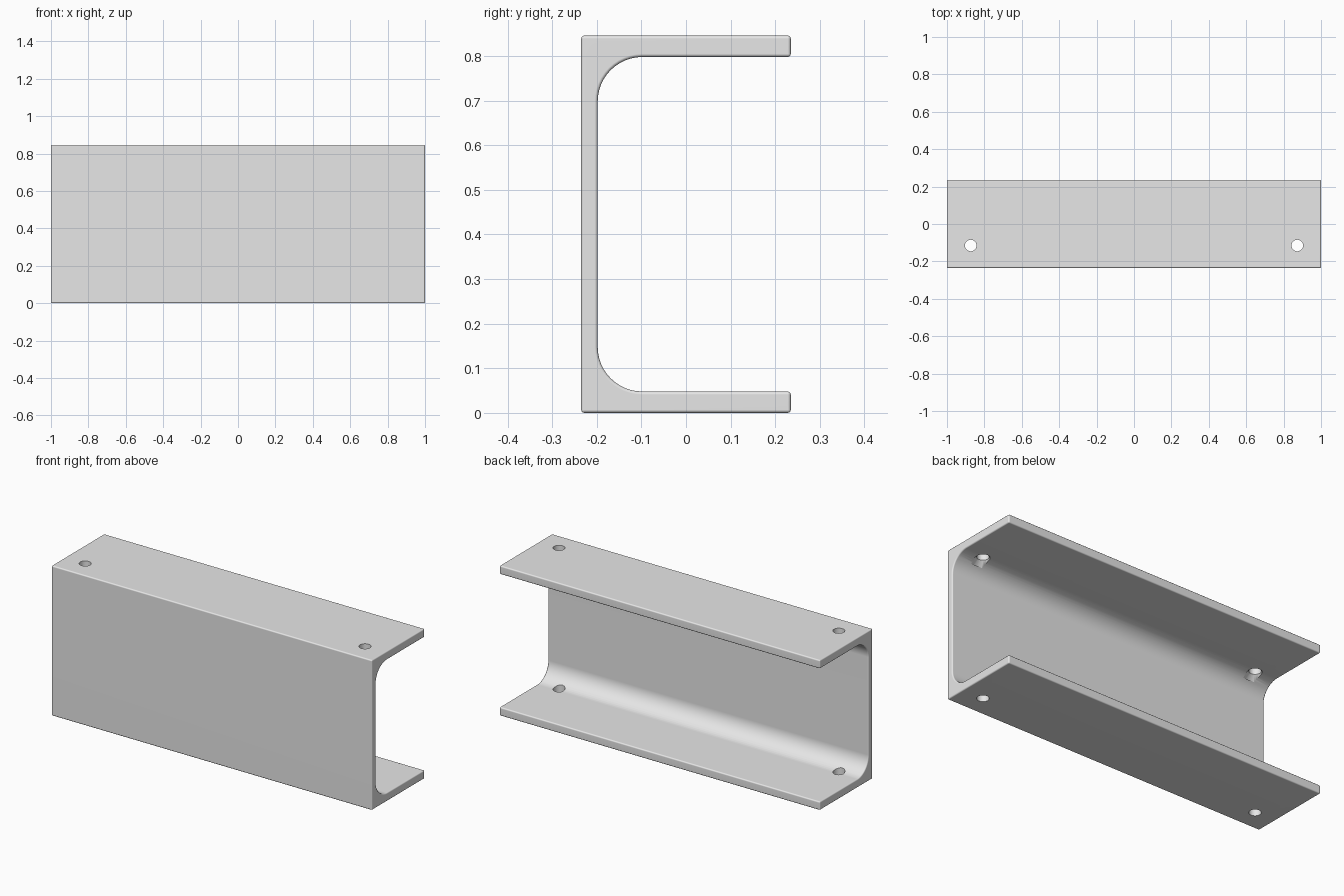
import bpy, bmesh
from math import sin, cos, pi, radians
from mathutils import Matrix

cube = bpy.data.objects.get("Cube")
if cube:
    bpy.data.objects.remove(cube, do_unlink=True)

LENGTH, DEPTH, HEIGHT = 2.0, 0.47, 0.846
WEB, FLANGE, FILLET = 0.037, 0.048, 0.1
HOLE_X, HOLE_Y, HOLE_R = 0.873, -0.115, 0.031

steel = bpy.data.materials.new("light grey")
steel.use_nodes = True
grey = (0.8, 0.8, 0.8, 1)
steel.diffuse_color = grey
steel.node_tree.nodes["Principled BSDF"].inputs["Base Color"].default_value = grey


def make_object(name, bm):
    bmesh.ops.recalc_face_normals(bm, faces=bm.faces)
    mesh = bpy.data.meshes.new(name)
    bm.to_mesh(mesh)
    bm.free()
    obj = bpy.data.objects.new(name, mesh)
    bpy.context.collection.objects.link(obj)
    mesh.materials.append(steel)
    return obj


# C-shaped profile: lower half with its inner fillet, mirrored for the upper half
front, back = -DEPTH / 2, DEPTH / 2
cy, cz = front + WEB + FILLET, FLANGE + FILLET
lower = [(front, 0), (back, 0), (back, FLANGE)]
STEPS = 12
for i in range(STEPS + 1):
    a = -pi / 2 - i / STEPS * pi / 2
    lower.append((cy + FILLET * cos(a), cz + FILLET * sin(a)))
profile = lower + [(y, HEIGHT - z) for y, z in reversed(lower)]

# Extrude the profile along the length
bm = bmesh.new()
face = bm.faces.new([bm.verts.new((-LENGTH / 2, y, z)) for y, z in profile])
ext = bmesh.ops.extrude_face_region(bm, geom=[face])
bmesh.ops.translate(bm, vec=(LENGTH, 0, 0),
                    verts=[e for e in ext["geom"] if isinstance(e, bmesh.types.BMVert)])
channel = make_object("channel_bracket", bm)

# Soft edges
bevel = channel.modifiers.new("edge_rounding", "BEVEL")
bevel.width = 0.007
bevel.segments = 3
bevel.limit_method = "ANGLE"
bevel.angle_limit = radians(40)

# Through holes, with a shallow countersink under the upper flange
bm = bmesh.new()
for x in (-HOLE_X, HOLE_X):
    bmesh.ops.create_cone(bm, cap_ends=True, segments=32, radius1=HOLE_R,
                          radius2=HOLE_R, depth=2 * HEIGHT,
                          matrix=Matrix.Translation((x, HOLE_Y, HEIGHT / 2)))
holes = make_object("hole_cutter", bm)
bm = bmesh.new()
for x in (-HOLE_X, HOLE_X):
    bmesh.ops.create_cone(bm, cap_ends=True, segments=32, radius1=0.06,
                          radius2=0.024, depth=0.036,
                          matrix=Matrix.Translation((x, HOLE_Y, HEIGHT - FLANGE - 0.006)))
sinks = make_object("countersink_cutter", bm)
for cutter in (holes, sinks):
    cutter.hide_render = True
    cut = channel.modifiers.new(cutter.name, "BOOLEAN")
    cut.operation = "DIFFERENCE"
    cut.solver = "EXACT"
    cut.object = cutter

# Apply the modifiers, remove the cutters and shade
bpy.ops.object.select_all(action="DESELECT")
channel.select_set(True)
bpy.context.view_layer.objects.active = channel
for name in [m.name for m in channel.modifiers]:
    bpy.ops.object.modifier_apply(modifier=name)
for cutter in (holes, sinks):
    bpy.data.objects.remove(cutter, do_unlink=True)
bpy.ops.object.shade_smooth_by_angle(angle=radians(35))
normals = channel.modifiers.new("face_weighted_normals", "WEIGHTED_NORMAL")
normals.keep_sharp = True
